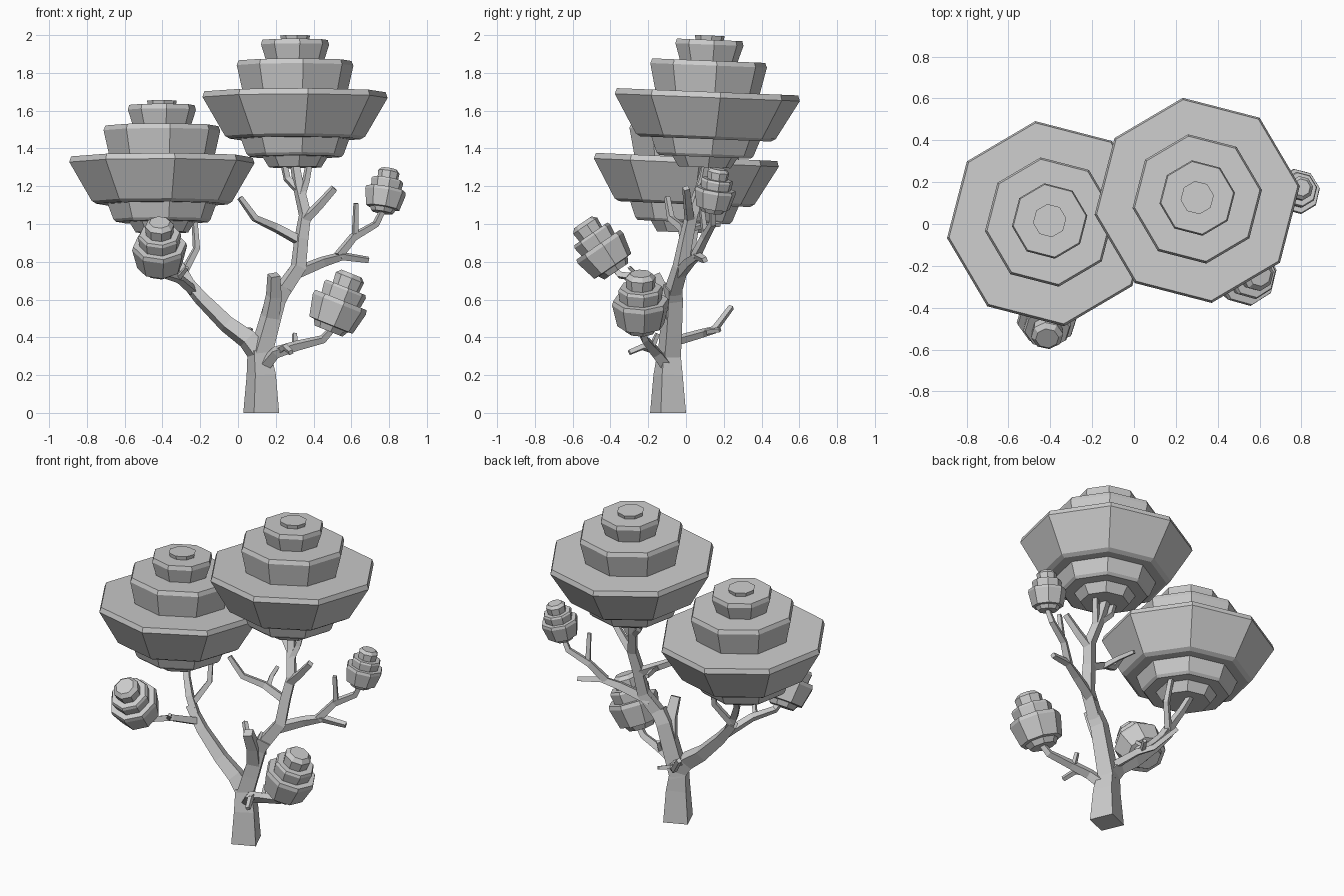
import bpy
import bmesh
import math
from mathutils import Vector

default_cube = bpy.data.objects.get("Cube")
if default_cube:
    bpy.data.objects.remove(default_cube, do_unlink=True)

# One plain grey for the whole tree
grey = bpy.data.materials.new("plain_grey")
grey.use_nodes = True
grey.diffuse_color = (0.6, 0.6, 0.6, 1)
grey.node_tree.nodes["Principled BSDF"].inputs["Base Color"].default_value = grey.diffuse_color


def loft(name, rings):
    """Skin a list of point rings into a closed, flat-shaded object."""
    bm = bmesh.new()
    loops = [[bm.verts.new(point) for point in ring] for ring in rings]
    count = len(loops[0])
    for low, high in zip(loops, loops[1:]):
        for i in range(count):
            j = (i + 1) % count
            bm.faces.new((low[i], low[j], high[j], high[i]))
    bm.faces.new(loops[0][::-1])
    bm.faces.new(loops[-1])
    bmesh.ops.recalc_face_normals(bm, faces=bm.faces)
    mesh = bpy.data.meshes.new(name)
    bm.to_mesh(mesh)
    bm.free()
    mesh.materials.append(grey)
    obj = bpy.data.objects.new(name, mesh)
    bpy.context.collection.objects.link(obj)
    return obj


def foliage(name, profile, location, tilt, scale=1):
    """Eight-sided stepped clump turned from a radius and height profile."""
    angles = [math.radians(98 + 45 * i) for i in range(8)]
    rings = [[(r * math.cos(a), r * math.sin(a), z) for a in angles] for r, z in profile]
    obj = loft(name, rings)
    obj.location = location
    obj.rotation_euler = (*tilt, 0)
    obj.scale = (scale, scale, scale)


# Slightly turned square section shared by all limbs
SECTION = ((1, .4), (.4, -1), (-1, -.4), (-.4, 1))


def branch(name, start, end, *path):
    """Four-sided tapering limb along a path, from half-width start to end."""
    points = [Vector(p) for p in path]
    last = len(points) - 1
    span = (points[-1] - points[0]).normalized()
    reference = Vector((0, 0, 1)) if abs(span.y) > 0.7 else Vector((0, 1, 0))
    rings = []
    for i, point in enumerate(points):
        before = (point - points[i - 1]).normalized() if i > 0 else Vector()
        after = (points[i + 1] - point).normalized() if i < last else Vector()
        tangent = (before + after).normalized()
        side = tangent.cross(reference).normalized()
        up = side.cross(tangent)
        half = start + (end - start) * i / last
        rings.append([point + half * (side * s + up * u) for s, u in SECTION])
    loft(name, rings)


# Large layered crowns
crown = [(.14, -.4), (.175, -.345), (.245, -.345), (.26, -.33), (.29, -.25), (.35, -.25),
         (.375, -.235), (.495, -.03), (.485, 0), (.28, 0), (.312, .14), (.302, .165),
         (.155, .165), (.182, .25), (.175, .275), (.075, .275), (.08, .298)]
foliage("right_crown", crown, (.302, .114, 1.7), (-.04, 0))
foliage("left_crown", crown, (-.403, .003, 1.355), (-.045, 0))

# Small layered clumps
clump = [(.08, -.15), (.098, -.118), (.125, -.115), (.153, .005), (.147, .028), (.112, .028),
         (.12, .085), (.112, .1), (.076, .1), (.081, .155), (.058, .178)]
foliage("front_clump", clump, (-.415, -.45, .868), (.6, 0), .96)
foliage("low_clump", clump, (.535, -.24, .572), (0, .38))
foliage("high_clump", clump, (.78, .155, 1.167), (-.15, .17), .72)

# Trunk and its two main limbs
branch("trunk", .095, .06, (.123, -.095, 0), (.123, -.095, .2), (.11, -.09, .33))
branch("right_limb", .062, .05, (.11, -.09, .28), (.15, -.08, .42), (.2, -.07, .6), (.24, -.07, .67))
branch("right_limb_stub", .05, .034, (.17, -.08, .5), (.19, -.12, .62), (.19, -.17, .73))
branch("left_limb", .06, .03, (.12, -.09, .3), (.05, -.09, .39), (-.06, -.08, .47),
       (-.2, -.07, .61), (-.3, -.05, .73))

# Limb carrying the right crown
branch("upper_limb", .045, .025, (.23, -.07, .64), (.32, -.03, .77), (.335, 0, .92),
       (.355, .03, 1.05), (.32, .08, 1.2), (.3, .11, 1.32))
branch("crown_fork_right", .022, .018, (.335, .06, 1.15), (.36, .09, 1.23), (.38, .11, 1.34))
branch("crown_fork_left", .022, .018, (.33, .07, 1.17), (.26, .1, 1.24), (.24, .11, 1.33))
branch("inner_branch", .028, .016, (.33, 0, .91), (.2, -.02, .98), (.09, -.08, 1.03), (.01, -.1, 1.14))
branch("inner_twig", .018, .014, (.22, -.02, .96), (.18, .08, .99), (.15, .18, 1))
branch("outer_stub", .028, .02, (.35, .02, 1.02), (.43, .01, 1.1), (.51, 0, 1.19))

# Side branch to the high clump
branch("side_branch", .034, .017, (.28, -.04, .73), (.45, .02, .8), (.55, .06, .83), (.69, .1, .81))
branch("high_clump_branch", .026, .016, (.53, .05, .83), (.61, .1, .93), (.73, .14, 1), (.77, .14, 1.08))
branch("high_twig", .018, .014, (.62, .1, .94), (.625, .08, 1.11))

# Low branches
branch("low_clump_branch", .036, .018, (.13, -.1, .24), (.2, -.16, .32), (.31, -.19, .355),
       (.45, -.22, .39), (.52, -.24, .47))
branch("low_twig", .016, .013, (.3, -.18, .35), (.3, -.15, .42))
branch("front_twig", .02, .015, (.22, -.16, .33), (.25, -.23, .35), (.28, -.3, .32))
branch("back_branch", .026, .016, (.09, -.06, .38), (.04, .08, .42), (-.02, .15, .44), (-.12, .24, .56))
branch("back_twig", .017, .013, (.02, .1, .43), (.07, .18, .44))

# Branches of the left limb
branch("left_crown_branch", .03, .018, (-.25, -.06, .67), (-.31, -.04, .78), (-.36, 0, .88), (-.4, .06, 1))
branch("left_crown_fork", .022, .016, (-.29, -.04, .74), (-.22, .03, .87), (-.23, .06, 1.02))
branch("front_clump_branch", .026, .017, (-.24, -.07, .65), (-.31, -.22, .71), (-.38, -.35, .73), (-.41, -.41, .8))
branch("front_clump_twig", .016, .012, (-.32, -.24, .71), (-.27, -.3, .77))
